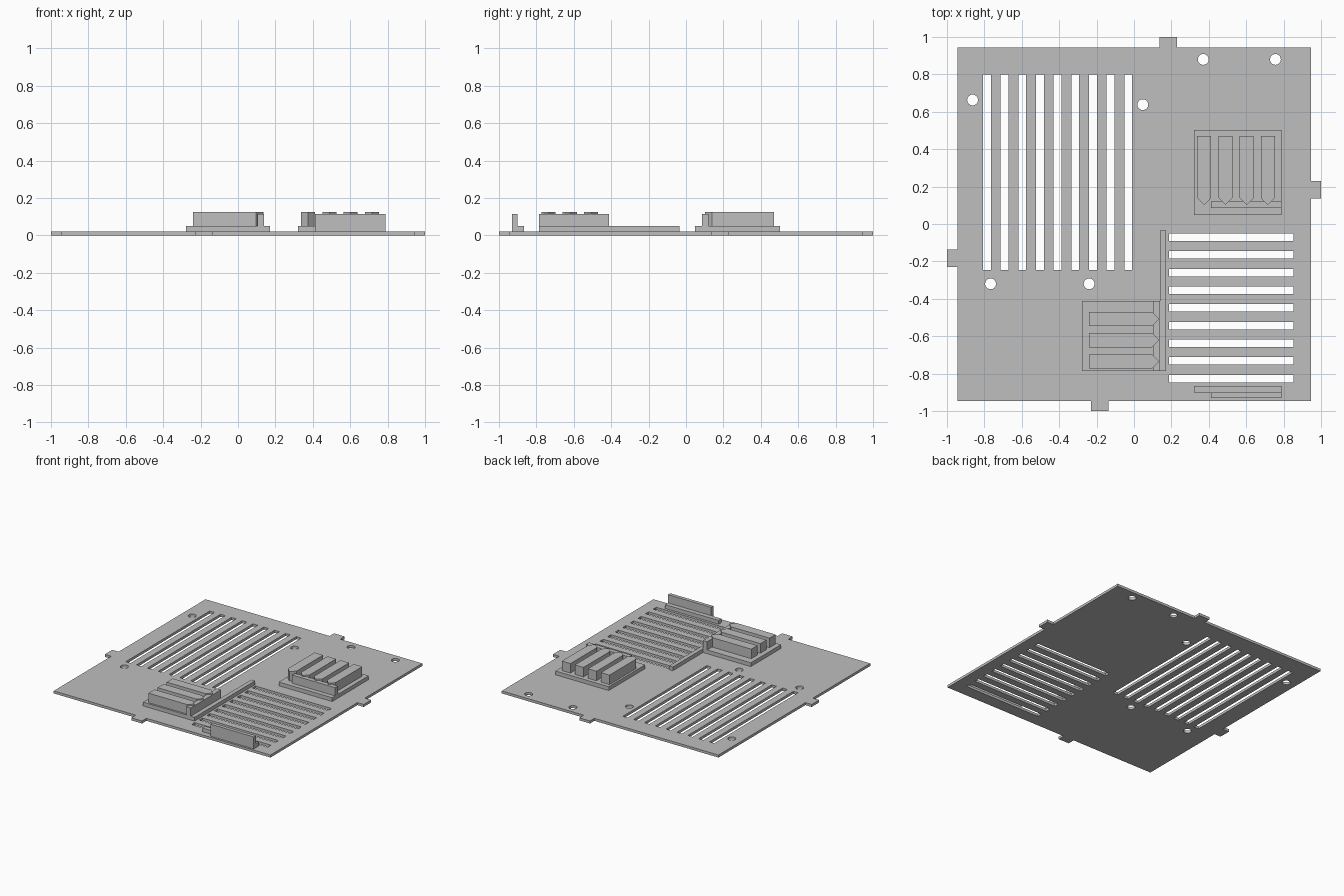
import bpy
from math import cos, sin, tau

if "Cube" in bpy.data.objects:
    bpy.data.objects.remove(bpy.data.objects["Cube"], do_unlink=True)

grey = bpy.data.materials.new("light_grey")
grey.use_nodes = True
colour = (0.52, 0.52, 0.52, 1)
grey.diffuse_color = colour
grey.node_tree.nodes["Principled BSDF"].inputs["Base Color"].default_value = colour

PLATE_TOP, BASE_TOP, WALL_TOP, FIN_TOP = 0.02, 0.05, 0.115, 0.125
PITCH = 0.0944


def prism(name, loops, z0, z1):
    """Extrude an outline, with any further loops as holes, from z0 to z1."""
    curve = bpy.data.curves.new(name, "CURVE")
    curve.dimensions = "2D"
    curve.fill_mode = "BOTH"
    curve.extrude = (z1 - z0) / 2
    for loop in loops:
        spline = curve.splines.new("POLY")
        spline.points.add(len(loop) - 1)
        for point, (x, y) in zip(spline.points, loop):
            point.co = (x, y, 0, 1)
        spline.use_cyclic_u = True
        spline.use_smooth = False
    obj = bpy.data.objects.new(name, curve)
    obj.location.z = (z0 + z1) / 2
    bpy.context.collection.objects.link(obj)
    bpy.ops.object.select_all(action="DESELECT")
    obj.select_set(True)
    bpy.context.view_layer.objects.active = obj
    bpy.ops.object.convert(target="MESH")
    obj = bpy.context.object
    obj.data.shade_flat()
    obj.data.materials.clear()
    obj.data.materials.append(grey)
    return obj


def rect(x0, x1, y0, y1):
    return [(x0, y0), (x1, y0), (x1, y1), (x0, y1)]


def circle(x, y, r=0.029, n=24):
    return [(x + r * cos(tau * i / n), y + r * sin(tau * i / n)) for i in range(n)]


def fin_outline(centre, start, tip, half=0.0375):
    """Long fin along the first axis that ends in a right-angled point."""
    shoulder = tip - half if tip > start else tip + half
    return [(start, centre - half), (shoulder, centre - half), (tip, centre),
            (shoulder, centre + half), (start, centre + half)]


# Thin plate with edge tabs, two sets of slots and round holes
E, A, B = 0.945, 0.137, 0.23
half_edge = [(A, E), (A, 1), (B, 1), (B, E), (E, E),
             (E, B), (1, B), (1, A), (E, A), (E, -E)]
outline = half_edge + [(-x, -y) for x, y in half_edge]
slots = []
for i in range(9):
    x = -0.786 + i * PITCH
    y = -0.071 - i * PITCH
    slots.append(rect(x - 0.021, x + 0.021, -0.245, 0.80))
    slots.append(rect(0.188, 0.852, y - 0.02, y + 0.02))
holes = [circle(x, y) for x, y in ((-0.863, 0.663), (0.047, 0.638), (0.37, 0.88),
                                   (0.756, 0.88), (-0.767, -0.32), (-0.24, -0.32))]
prism("slotted_plate", [outline] + slots + holes, 0, PLATE_TOP)

# Front finned block: base with a long rail, wall and three fins
prism("front_block_base", [[(-0.277, -0.787), (0.172, -0.787), (0.172, -0.034),
                            (0.139, -0.034), (0.139, -0.411), (-0.277, -0.411)]],
      PLATE_TOP, BASE_TOP)
prism("front_block_wall", [rect(0.103, 0.139, -0.787, -0.411)], BASE_TOP, WALL_TOP)
for i in range(3):
    prism(f"front_block_fin_{i + 1}",
          [fin_outline(-0.508 - i * 0.1135, -0.24, 0.135)], BASE_TOP, FIN_TOP)

# Back finned block: base, wall and four fins, the first clear of the wall
prism("back_block_base", [rect(0.322, 0.788, 0.048, 0.502)], PLATE_TOP, BASE_TOP)
prism("back_block_wall", [rect(0.413, 0.788, 0.085, 0.12)], BASE_TOP, WALL_TOP)
for i in range(4):
    loop = fin_outline(0.3755 + i * 0.1135, 0.47, 0.102)
    prism(f"back_block_fin_{i + 1}", [[(x, y) for y, x in loop]], BASE_TOP, FIN_TOP)

# Low strip and upright wall at the front edge
prism("front_strip", [rect(0.322, 0.788, -0.902, -0.866)], PLATE_TOP, BASE_TOP)
prism("front_edge_wall", [rect(0.413, 0.788, -0.93, -0.902)], PLATE_TOP, WALL_TOP)
